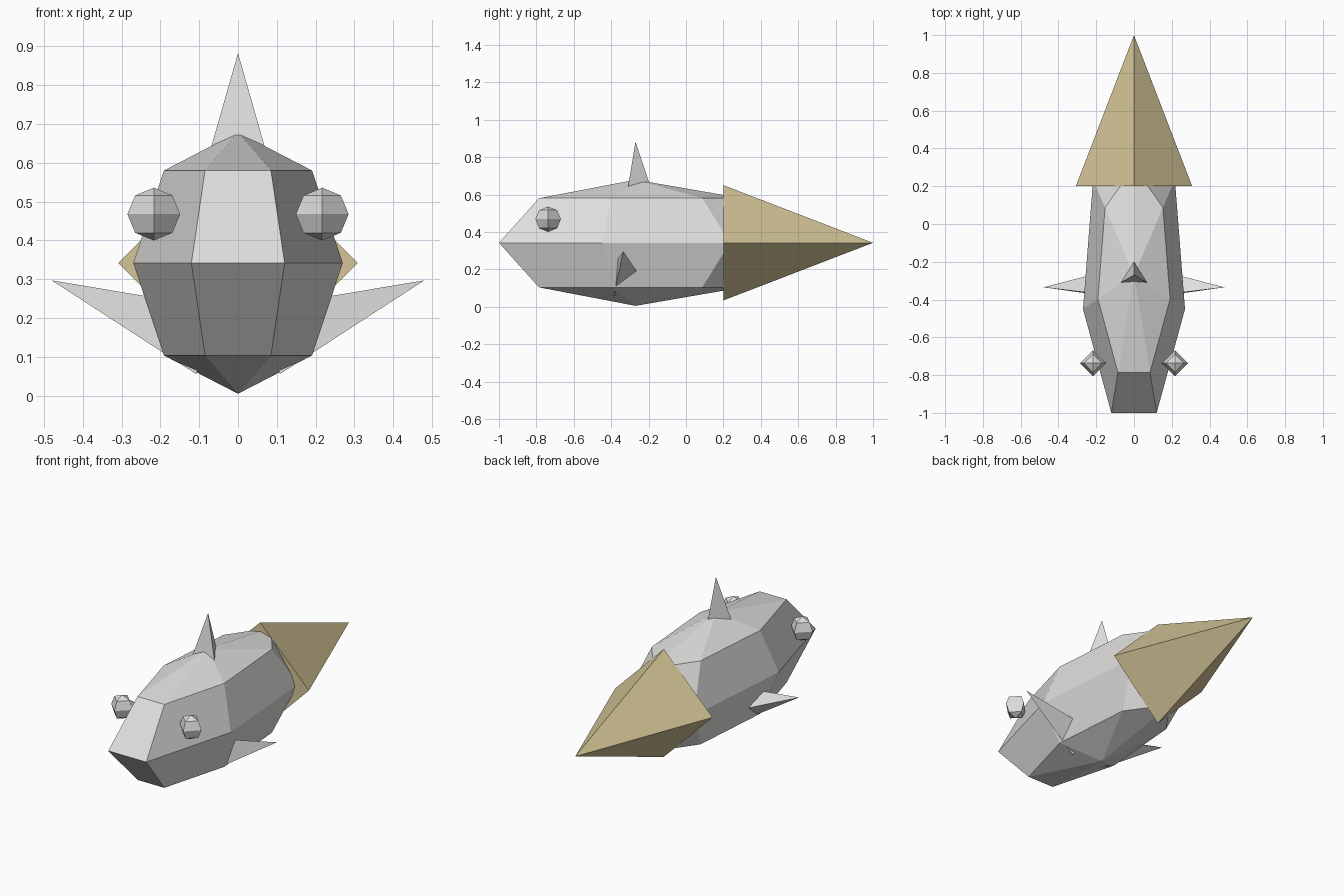
import bpy, bmesh, math
from mathutils import Matrix, Vector

if "Cube" in bpy.data.objects:
    bpy.data.objects.remove(bpy.data.objects["Cube"])


def material(name, rgb):
    m = bpy.data.materials.new(name)
    m.diffuse_color = (*rgb, 1.0)
    m.use_nodes = True
    m.node_tree.nodes["Principled BSDF"].inputs["Base Color"].default_value = m.diffuse_color
    return m


GREY = material("light_grey", (0.74, 0.735, 0.72))
TAN = material("tan", (0.66, 0.56, 0.31))


def finish(name, bm, mat, matrix):
    bmesh.ops.transform(bm, matrix=matrix, verts=bm.verts)
    bmesh.ops.recalc_face_normals(bm, faces=bm.faces)
    me = bpy.data.meshes.new(name)
    bm.to_mesh(me)
    bm.free()
    me.materials.append(mat)
    ob = bpy.data.objects.new(name, me)
    bpy.context.collection.objects.link(ob)
    return ob


def ring(bm, sides, r, z):
    # ring of vertices, the first one pointing to +y
    return [bm.verts.new((r * math.sin(2 * math.pi * i / sides),
                          r * math.cos(2 * math.pi * i / sides), z))
            for i in range(sides)]


def ball(name, sides, bands, centre, radii, mat):
    bm = bmesh.new()
    top, bottom = bm.verts.new((0, 0, 1)), bm.verts.new((0, 0, -1))
    rings = [ring(bm, sides, math.sin(math.pi * k / bands), math.cos(math.pi * k / bands))
             for k in range(1, bands)]
    for i in range(sides):
        j = (i + 1) % sides
        bm.faces.new((top, rings[0][i], rings[0][j]))
        bm.faces.new((bottom, rings[-1][j], rings[-1][i]))
        for a, b in zip(rings, rings[1:]):
            bm.faces.new((a[i], b[i], b[j], a[j]))
    return finish(name, bm, mat, Matrix.Translation(centre) @ Matrix.Diagonal((*radii, 1)))


def spike(name, sides, radius, height, base, rotation, mat):
    bm = bmesh.new()
    tip = bm.verts.new((0, 0, height))
    r = ring(bm, sides, radius, 0)
    bm.faces.new(r)
    for i in range(sides):
        bm.faces.new((r[i], r[(i + 1) % sides], tip))
    return finish(name, bm, mat, Matrix.Translation(base) @ rotation)


# body: stretched seven-sided ball
ball("body", 7, 4, Vector((0, -0.27, 0.342)), (0.277, 0.81, 0.337), GREY)

# tail: four-sided pyramid pointing backwards
spike("tail", 4, 0.308, 0.8, Vector((0, 0.2, 0.342)),
      Matrix.Rotation(-math.pi / 2, 4, 'X'), TAN)

# back fin
spike("back_fin", 3, 0.104, 0.315, Vector((0, -0.27, 0.568)), Matrix.Identity(4), GREY)

# eyes and side fins, mirrored
for side, s in (("left", -1), ("right", 1)):
    ball("eye_" + side, 4, 4, Vector((s * 0.217, -0.737, 0.468)), (0.068,) * 3, GREY)
    spike("side_fin_" + side, 3, 0.104, 0.434, Vector((s * 0.0755, -0.335, 0.14)),
          Matrix.Rotation(s * 1.2, 4, 'Y'), GREY)
